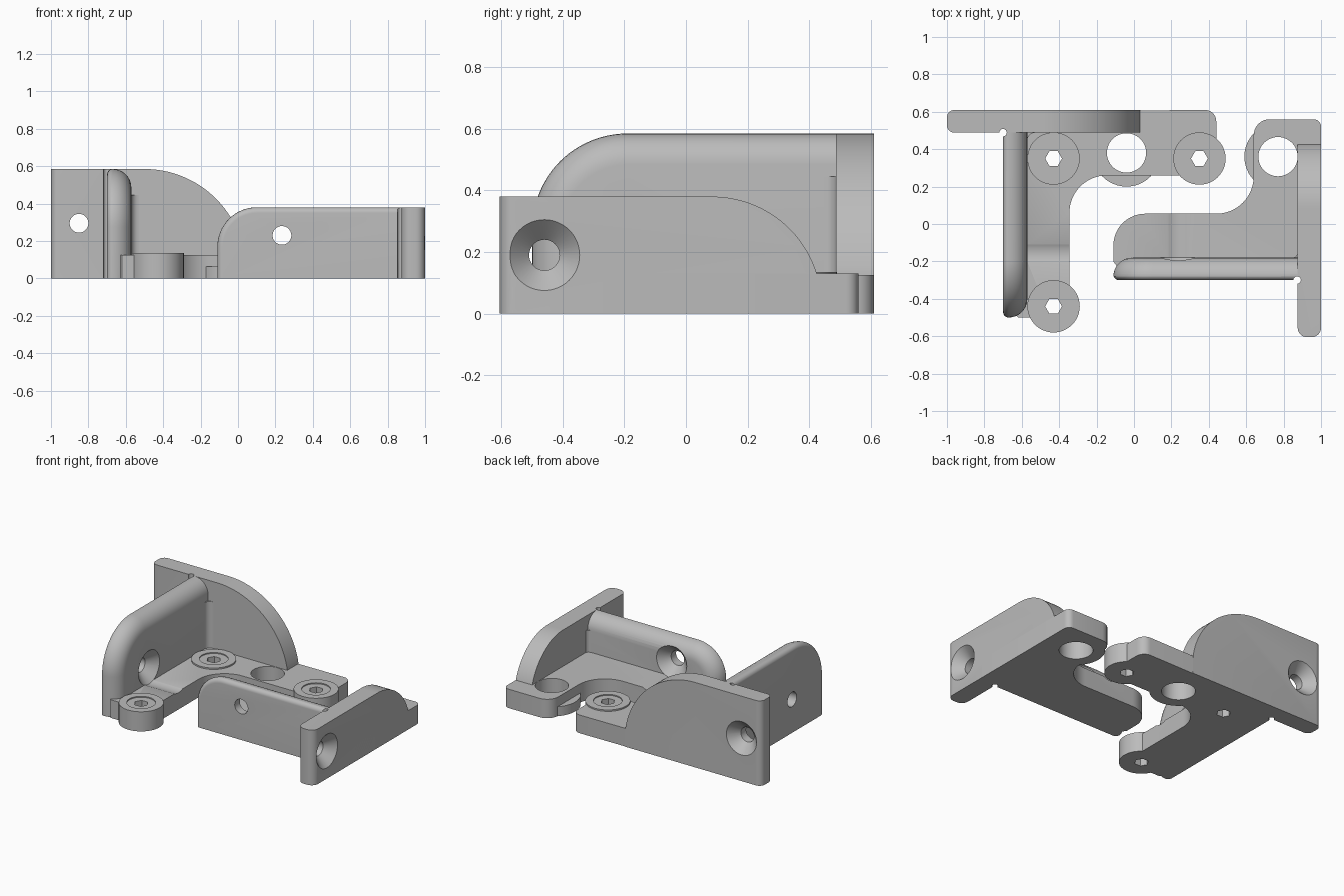
import bpy, bmesh
from math import sin, cos, pi, radians
from mathutils import Vector

if "Cube" in bpy.data.objects:
    bpy.data.objects.remove(bpy.data.objects["Cube"])

grey = bpy.data.materials.new("plain grey")
grey.use_nodes = True
grey.diffuse_color = (0.5, 0.5, 0.5, 1)
grey.node_tree.nodes["Principled BSDF"].inputs["Base Color"].default_value = (0.5, 0.5, 0.5, 1)
parts = []


def loft(name, rings, rounded=None, radius=0.04):
    """Skin closed rings, cap both ends, optionally round the edges picked by a rule."""
    bm = bmesh.new()
    loops = [[bm.verts.new(p) for p in ring] for ring in rings]
    n = len(loops[0])
    for a, b in zip(loops, loops[1:]):
        for i in range(n):
            j = (i + 1) % n
            bm.faces.new((a[i], a[j], b[j], b[i]))
    bm.faces.new(loops[0])
    bm.faces.new(loops[-1])
    if rounded:
        edges = [e for e in bm.edges if all(rounded(v.co) for v in e.verts)
                 and abs(e.verts[0].co.z - e.verts[1].co.z) > 0.1]
        bmesh.ops.bevel(bm, geom=edges, offset=radius, segments=6, profile=0.5, affect='EDGES')
    bmesh.ops.recalc_face_normals(bm, faces=bm.faces)
    mesh = bpy.data.meshes.new(name)
    bm.to_mesh(mesh)
    bm.free()
    mesh.materials.append(grey)
    ob = bpy.data.objects.new(name, mesh)
    bpy.context.collection.objects.link(ob)
    return ob


def part(*args, **kw):
    ob = loft(*args, **kw)
    parts.append(ob)
    return ob


def arc(cx, cy, r, start, end, n=16):
    angles = [radians(start + (end - start) * i / n) for i in range(n + 1)]
    return [(cx + r * cos(a), cy + r * sin(a)) for a in angles]


def plan(outline, z0, z1):
    return [[(x, y, z) for x, y in outline] for z in (z0, z1)]


def disc(x, y, r, z0, z1, sides=48):
    return plan(arc(x, y, r, 0, 360, sides)[:-1], z0, z1)


def turned(origin, axis, steps, sides=48):
    """Rings of given (distance, radius) around a horizontal axis."""
    o, a = Vector(origin), Vector(axis)
    side, up = a.cross(Vector((0, 0, 1))), Vector((0, 0, 1))
    return [[o + a * d + side * x + up * z for x, z in arc(0, 0, r, 0, 360, sides)[:-1]]
            for d, r in steps]


def cut(rings, *targets):
    cutter = loft("cutter", rings)
    cutter.hide_render = True
    for ob in targets:
        mod = ob.modifiers.new("cut", 'BOOLEAN')
        mod.operation, mod.solver, mod.object = 'DIFFERENCE', 'EXACT', cutter
        bpy.context.view_layer.update()
        done = ob.evaluated_get(bpy.context.evaluated_depsgraph_get())
        mesh = bpy.data.meshes.new_from_object(done)
        ob.modifiers.clear()
        ob.data = mesh
    bpy.data.objects.remove(cutter)


def screw_hole(origin, axis, reach, *targets):
    """Countersunk hole; axis points into the wall, reach clears the space before it."""
    cut(turned(origin, axis, [(-reach, 0.115), (0, 0.115), (0.065, 0.05), (0.2, 0.05)]), *targets)


def round_wall(name, end, back, top, r, thick, place):
    """Wall with a curved end, slightly rounded outside and fully rounded inside."""
    small, big, n = 0.03, 0.1, 8
    quarter = [pi / 2 * i / n for i in range(n + 1)]
    layers = [(small * (1 - cos(a)), small * (1 - sin(a))) for a in quarter]
    layers += [(thick - big + big * sin(a), big * (1 - cos(a))) for a in quarter]
    rings = []
    for t, d in layers:
        outline = [(back, 0), (end + d, 0)] + arc(end + r, top - r, r - d, 180, 90, 24)
        outline.append((back, top - d))
        rings.append([place(u, z, t) for u, z in outline])
    return part(name, rings)


def fixing_boss(name, x, y, base):
    boss = part(name, disc(x, y, 0.14, 0, 0.135))
    cut(disc(x, y, 0.09, 0.128, 0.2), boss)
    cut(disc(x, y, 0.045, -0.1, 0.3, 6), boss, base)


# Large bracket: base plate
outline = [(-0.66, 0.6), (-0.66, -0.46), (-0.62, -0.5), (-0.43, -0.5), (-0.345, -0.4)]
outline += arc(-0.145, 0.06, 0.2, 180, 90) + [(0.44, 0.26)]
outline += arc(0.38, 0.55, 0.06, 0, 90, 6)
large_base = part("large_base", plan(outline, 0, 0.125))

# Large bracket: back wall and rounded side wall
outline = [(0.035, 0), (-1, 0), (-1, 0.585)] + arc(-0.5, 0.045, 0.54, 90, 9, 32)
back_wall = part("large_back_wall", [[(x, y, z) for x, z in outline] for y in (0.488, 0.61)],
                 rounded=lambda p: p.x < -0.99)
side_wall = round_wall("large_side_wall", -0.5, 0.5, 0.585, 0.31, 0.13,
                       lambda u, z, t: (-0.7 + t, u, z))
part("large_corner_fillet", plan([(-0.59, 0.5), (-0.59, 0.44), (-0.57, 0.445)]
     + arc(-0.53, 0.448, 0.04, 180, 90, 6) + [(-0.53, 0.5)], 0.1, 0.445))

# Large bracket: pivot ring, fixing bosses and holes
large_ring = part("large_pivot_ring", disc(-0.04, 0.38, 0.18, 0, 0.065))
cut(disc(-0.04, 0.38, 0.105, -0.1, 0.3), large_base, large_ring)
for label, x, y in (("front", -0.43, -0.44), ("corner", -0.43, 0.35), ("left", 0.35, 0.35)):
    fixing_boss(label + "_boss", x, y, large_base)
screw_hole((-0.85, 0.61, 0.295), (0, -1, 0), 0.1, back_wall)
screw_hole((-0.57, -0.155, 0.23), (-1, 0, 0), 0.4, side_wall, large_base)
cut(disc(-0.7, 0.488, 0.02, -0.1, 0.8, 16), back_wall, side_wall)

# Small bracket: base plate
outline = [(-0.06, -0.27), (-0.11, -0.2)] + arc(0.06, -0.115, 0.17, 180, 90)
outline += arc(0.44, 0.255, 0.2, -90, 0) + arc(0.725, 0.475, 0.085, 180, 90, 8)
outline += arc(0.96, 0.52, 0.04, 90, 0, 6) + [(1, -0.27)]
small_base = part("small_base", plan(outline, 0, 0.13))

# Small bracket: end wall and rounded long wall
outline = [(0.42, 0), (-0.605, 0), (-0.605, 0.38)] + arc(0.085, 0.024, 0.356, 90, 10, 32)
end_wall = part("small_end_wall", [[(x, y, z) for y, z in outline] for x in (0.875, 1)],
                rounded=lambda p: p.y < -0.6, radius=0.05)
long_wall = round_wall("small_long_wall", -0.11, 0.9, 0.38, 0.21, 0.12,
                       lambda u, z, t: (u, -0.3 + t, z))
part("small_corner_fillet", plan([(0.89, -0.2), (0.89, -0.16), (0.875, -0.16),
                                  (0.865, -0.174), (0.85, -0.18), (0.85, -0.2)], 0.1, 0.28))

# Small bracket: pivot ring and holes
small_ring = part("small_pivot_ring", disc(0.77, 0.36, 0.18, 0, 0.065))
cut(disc(0.77, 0.36, 0.105, -0.1, 0.3), small_base, small_ring)
screw_hole((1, -0.46, 0.19), (-1, 0, 0), 0.1, end_wall)
screw_hole((0.235, -0.18, 0.23), (0, -1, 0), 0.4, long_wall, small_base)
cut(disc(0.872, -0.3, 0.02, -0.1, 0.8, 16), end_wall, long_wall)

# Smooth the round surfaces, keep the edges crisp
bpy.ops.object.select_all(action='DESELECT')
for ob in parts:
    ob.select_set(True)
bpy.context.view_layer.objects.active = parts[0]
bpy.ops.object.shade_smooth_by_angle(angle=radians(30))
